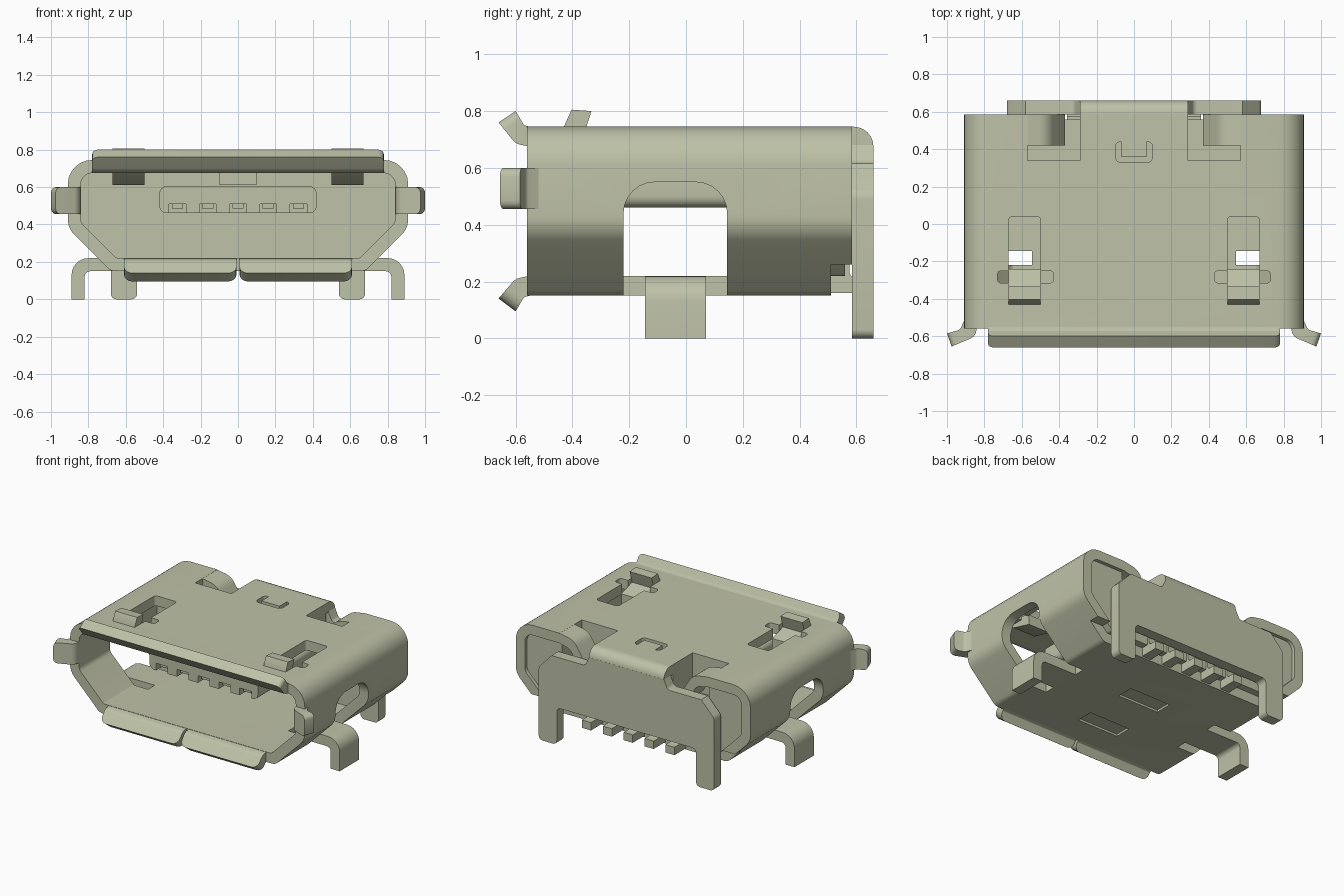
import bpy, bmesh, math
from mathutils import Vector

cube = bpy.data.objects.get("Cube")
if cube:
    bpy.data.objects.remove(cube, do_unlink=True)

metal = bpy.data.materials.new("pale olive metal")
metal.use_nodes = True
COLOR = (0.52, 0.54, 0.39, 1)
metal.diffuse_color = COLOR
metal.node_tree.nodes["Principled BSDF"].inputs["Base Color"].default_value = COLOR
T = 0.07  # sheet thickness


def fillet(pts, steps=6):
    """Round each corner given as (u, v, radius)."""
    out = []
    for i, p in enumerate(pts):
        c = Vector(p[:2])
        if len(p) < 3:
            out.append(c)
            continue
        d0 = (Vector(pts[i - 1][:2]) - c).normalized()
        d1 = (Vector(pts[(i + 1) % len(pts)][:2]) - c).normalized()
        half = d0.angle(d1) / 2
        reach = p[2] / math.tan(half)
        center = c + (d0 + d1).normalized() * p[2] / math.sin(half)
        a, b = c + d0 * reach - center, c + d1 * reach - center
        total = a.angle(b)
        for k in range(steps + 1):
            t = k / steps
            out.append(center + (a * math.sin((1 - t) * total)
                                 + b * math.sin(t * total)) / math.sin(total))
    return out


def symmetric(half):
    return half + [(-p[0],) + tuple(p[1:]) for p in reversed(half)]


def rect(u0, u1, v0, v1, *r):
    return [(u0, v0, *r), (u1, v0, *r), (u1, v1, *r), (u0, v1, *r)]


def prism(name, axis, pts, a, b, side=1, tip=0):
    """Extrude a profile along an axis; tip rounds the ends of its first edge."""
    place = {"x": lambda u, v, w: (w, u, v),
             "y": lambda u, v, w: (u, w, v),
             "z": lambda u, v, w: (u, v, w)}[axis]
    bm = bmesh.new()
    rings = [[bm.verts.new(place(u, v, w)) for u, v in fillet(pts)] for w in (a, b)]
    n = len(rings[0])
    for r in rings:
        bm.faces.new(r)
    for i in range(n):
        j = (i + 1) % n
        bm.faces.new((rings[0][i], rings[0][j], rings[1][j], rings[1][i]))
    if tip:
        edges = [bm.edges.get((r[0], r[1])) for r in rings]
        bmesh.ops.bevel(bm, geom=edges, offset=tip, segments=4, profile=0.5,
                        affect='EDGES')
    for v in bm.verts:
        v.co.x *= side
    bmesh.ops.recalc_face_normals(bm, faces=bm.faces)
    me = bpy.data.meshes.new(name)
    bm.to_mesh(me)
    bm.free()
    me.materials.append(metal)
    ob = bpy.data.objects.new(name, me)
    bpy.context.collection.objects.link(ob)
    return ob


def cut(target, axis, pts, a, b, side=1):
    cutter = prism("cutter", axis, pts, a, b, side)
    mod = target.modifiers.new("cut", 'BOOLEAN')
    mod.operation, mod.solver, mod.object = 'DIFFERENCE', 'EXACT', cutter
    bpy.context.view_layer.objects.active = target
    bpy.ops.object.modifier_apply(modifier=mod.name)
    bpy.data.objects.remove(cutter, do_unlink=True)


# Folded sheet shell
outer = symmetric([(0.91, 0.745, 0.13), (0.91, 0.38, 0.12), (0.68, 0.15, 0.06)])
inner = symmetric([(0.84, 0.675, 0.06), (0.84, 0.41, 0.05), (0.65, 0.22, 0.02)])
shell = prism("shell", "y", outer, -0.56, 0.585)
cut(shell, "y", inner, -0.7, 0.7)
cut(shell, "x", rect(0.51, 0.7, 0, 0.26), -1, 1)
cut(shell, "z", rect(-0.1, 0.1, 0.33, 0.44, 0.03), 0.6, 0.8)

# Plastic core, tongue with contact slots
core = prism("core", "y", inner, 0.3, 0.56)
tongue = prism("tongue", "y", rect(-0.42, 0.42, 0.46, 0.605, 0.04), -0.38, 0.32)
prism("stop_block", "x", rect(0.27, 0.32, 0.61, 0.675), -0.1, 0.1)
prism("latch_tab", "x", [(0.36, 0.745), (0.44, 0.745), (0.44, 0.67), (0.36, 0.67)],
      -0.07, 0.07)

for side, word in ((1, "left"), (-1, "right")):
    # Side windows, spring slots and rear notches
    cut(shell, "x", [(-0.22, 0.1), (-0.22, 0.55, 0.11), (0.145, 0.55, 0.11),
                     (0.145, 0.1)], 0.545, 1.1, side)
    cut(shell, "z", rect(0.5, 0.67, -0.4, 0.04, 0.02), 0.6, 0.8, side)
    cut(shell, "z", rect(0.43, 0.73, -0.315, -0.25, 0.02), 0.6, 0.8, side)
    for part in (shell, core):
        cut(part, "z", rect(0.29, 0.57, 0.34, 0.7), 0.48, 0.8, side)

    prism(word + "_spring_tab", "x",
          [(-0.43, 0.745), (-0.403, 0.805), (-0.333, 0.8), (-0.36, 0.715),
           (-0.24, 0.68), (-0.24, 0.61), (-0.39, 0.65), (-0.43, 0.68)],
          0.5, 0.67, side)
    prism(word + "_curled_flap", "y",
          [(0.575, 0.745), (0.46, 0.725, 0.1), (0.37, 0.58), (0.43, 0.55),
           (0.49, 0.655, 0.06), (0.575, 0.675)], 0.42, 0.585, side)
    # Flared lips around the mouth
    prism(word + "_side_lip", "z",
          [(0.975, -0.655), (1.0, -0.585), (0.93, -0.565, 0.03), (0.91, -0.52),
           (0.84, -0.52), (0.845, -0.6, 0.05)], 0.455, 0.6, side, 0.03)
    prism(word + "_bottom_lip", "x",
          [(-0.6, 0.095), (-0.66, 0.14), (-0.6, 0.21, 0.05), (-0.55, 0.22),
           (-0.55, 0.15), (-0.57, 0.145, 0.01)], 0.008, 0.61, side, 0.045)
    # Bent mounting leg
    prism(word + "_leg", "y",
          [(0.5, 0.22), (0.89, 0.22, 0.09), (0.89, 0), (0.82, 0),
           (0.82, 0.15, 0.03), (0.5, 0.15)], -0.145, 0.07, side)

# Shallow seam locks in the floor
for y in (-0.3, 0.1):
    cut(shell, "z", rect(-0.16, 0.16, y - 0.06, y + 0.06), 0.1, 0.165)

prism("top_lip", "x",
      [(-0.6, 0.8), (-0.66, 0.76), (-0.6, 0.685, 0.05), (-0.55, 0.675),
       (-0.55, 0.745), (-0.57, 0.75, 0.01)], -0.78, 0.78, tip=0.03)

# Back plate with its two legs and the bend that joins it to the roof
plate = symmetric([(0.29, 0.68), (0.32, 0.615, 0.03), (0.58, 0.615), (0.68, 0.51, 0.05),
                   (0.68, 0, 0.03), (0.54, 0, 0.03), (0.54, 0.26, 0.03)])
prism("back_plate", "y", plate, 0.585, 0.66)
prism("back_bend", "x",
      [(0.57, 0.745), (0.66, 0.745, 0.07), (0.66, 0.675), (0.57, 0.675)],
      -0.29, 0.29)

# Five contacts and their solder tails
for i in range(-2, 3):
    x = i * 0.162
    cut(tongue, "y", rect(x - 0.045, x + 0.045, 0.4, 0.51), -0.5, 0.28)
    prism("contact", "y", rect(x - 0.03, x + 0.03, 0.485, 0.525), -0.36, 0.3)
    prism("solder_tail", "x",
          [(0.45, 0.16), (0.64, 0.16), (0.64, 0.215), (0.575, 0.215, 0.02),
           (0.575, 0.4), (0.45, 0.4)], x - 0.035, x + 0.035)

# Smooth the bends, keep the sheet edges sharp
for ob in bpy.context.scene.objects:
    ob.select_set(ob.type == 'MESH')
bpy.ops.object.shade_smooth_by_angle(angle=math.radians(30))
